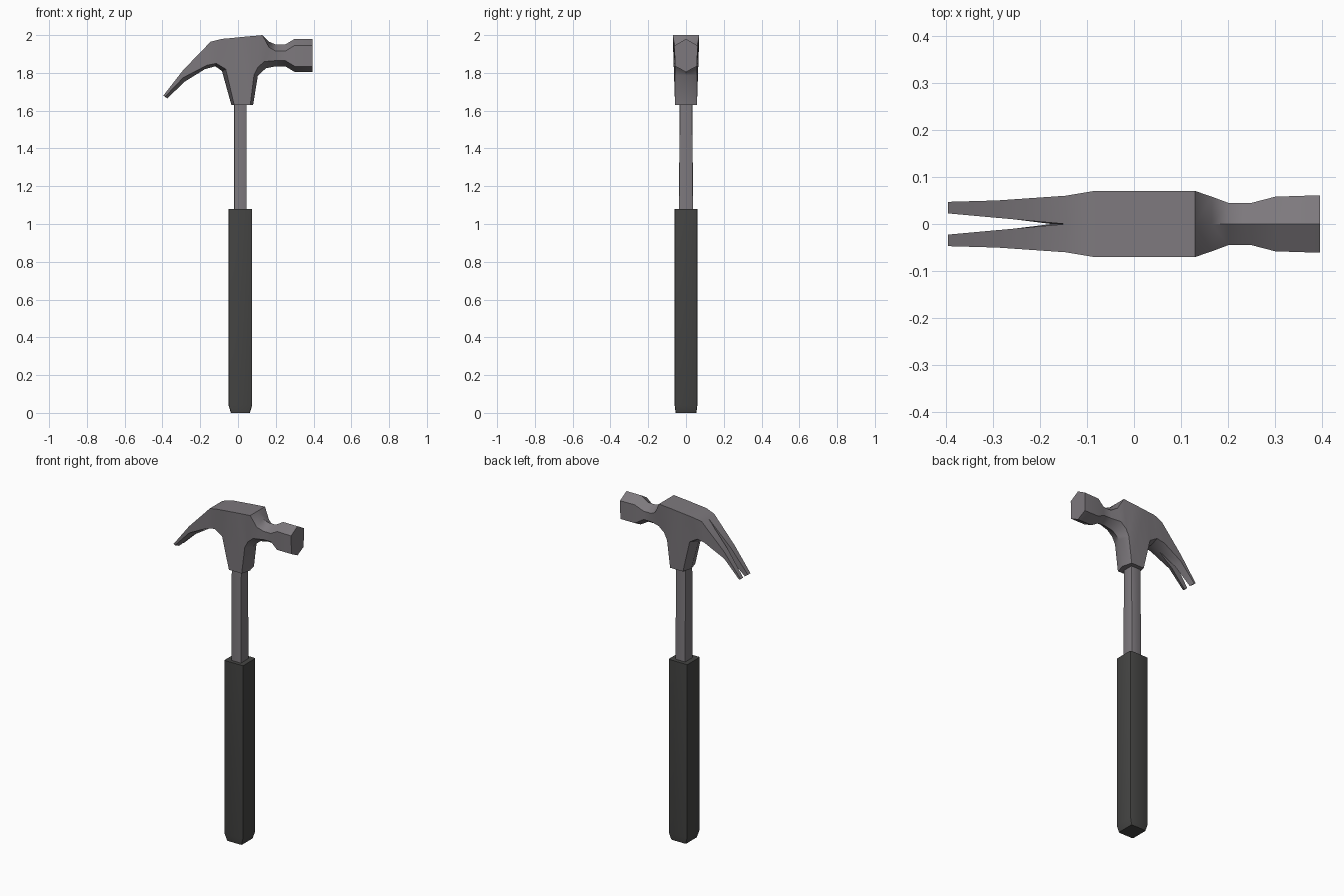
import bpy
import bmesh
import math

default_cube = bpy.data.objects.get("Cube")
if default_cube:
    bpy.data.objects.remove(default_cube, do_unlink=True)


def make_material(name, colour):
    material = bpy.data.materials.new(name)
    material.use_nodes = True
    material.diffuse_color = colour
    shader = material.node_tree.nodes["Principled BSDF"]
    shader.inputs["Base Color"].default_value = colour
    shader.inputs["Roughness"].default_value = 0.6
    return material


steel = make_material("grey steel", (0.205, 0.19, 0.205, 1))
rubber = make_material("dark rubber", (0.06, 0.06, 0.058, 1))


def finish(bm, name, material):
    """Turn a bmesh into a named object with sharp-edged smooth shading."""
    bmesh.ops.remove_doubles(bm, verts=bm.verts[:], dist=0.0005)
    bmesh.ops.recalc_face_normals(bm, faces=bm.faces[:])
    mesh = bpy.data.meshes.new(name)
    bm.to_mesh(mesh)
    bm.free()
    mesh.materials.append(material)
    obj = bpy.data.objects.new(name, mesh)
    bpy.context.collection.objects.link(obj)
    bpy.ops.object.select_all(action="DESELECT")
    obj.select_set(True)
    bpy.context.view_layer.objects.active = obj
    bpy.ops.object.shade_smooth_by_angle(angle=math.radians(35))
    return obj


def square_bar(name, material, levels, centre_x, corner):
    """Stack rectangular sections (z, half x, half y) and soften the long edges."""
    bm = bmesh.new()
    rings = []
    for z, hx, hy in levels:
        corners = ((-hx, -hy), (hx, -hy), (hx, hy), (-hx, hy))
        rings.append([bm.verts.new((centre_x + x, y, z)) for x, y in corners])
    bm.faces.new(rings[0])
    bm.faces.new(rings[-1])
    long_edges = []
    for low, high in zip(rings, rings[1:]):
        for i in range(4):
            j = (i + 1) % 4
            bm.faces.new((low[i], low[j], high[j], high[i]))
        long_edges += [bm.edges.get((a, b)) for a, b in zip(low, high)]
    bmesh.ops.bevel(bm, geom=long_edges, offset=corner, segments=2,
                    profile=0.5, affect="EDGES")
    return finish(bm, name, material)


# Grip and shaft
SHAFT_X = 0.0125
square_bar("grip", rubber,
           [(0, 0.05, 0.055), (0.04, 0.0625, 0.06), (1.08, 0.0625, 0.06)],
           SHAFT_X, 0.007)
square_bar("shaft", steel,
           [(1.05, 0.033, 0.038), (1.66, 0.033, 0.033)], SHAFT_X, 0.005)

# Head, claw tip to striking face
# Upper line: x, ridge height, drop from ridge to side edge, half width
upper = [
    (-0.395, 1.68, 0, 0.047), (-0.29, 1.815, 0, 0.05),
    (-0.145, 1.965, 0, 0.06), (-0.085, 1.98, 0, 0.07),
    (-0.05, 1.983, 0, 0.07), (-0.01, 1.987, 0, 0.07),
    (0.05, 1.993, 0, 0.07), (0.09, 1.996, 0, 0.07),
    (0.13, 2, 0, 0.07), (0.165, 1.965, 0.03, 0.058),
    (0.2, 1.95, 0.035, 0.045), (0.25, 1.95, 0.035, 0.045),
    (0.3, 1.98, 0.035, 0.058), (0.395, 1.98, 0.035, 0.061),
]
# Lower line: side edge x, z, then the offset from it to the centre ridge
lower = [
    (-0.385, 1.675, 0.01, -0.01), (-0.29, 1.775, 0.01, -0.02),
    (-0.165, 1.84, -0.01, -0.02), (-0.115, 1.85, -0.005, -0.015),
    (-0.065, 1.82, -0.02, -0.01), (-0.02, 1.63, -0.015, 0),
    (0.065, 1.63, 0.015, 0), (0.085, 1.79, 0.02, -0.005),
    (0.105, 1.83, 0.02, -0.025), (0.14, 1.86, 0.01, -0.035),
    (0.2, 1.865, 0, -0.03), (0.25, 1.865, 0, -0.03),
    (0.3, 1.835, 0, -0.03), (0.395, 1.835, 0, -0.03),
]


def claw_gap(x):
    return max(0, -0.145 - x) * 0.09


bm = bmesh.new()
for side in (1, -1):
    sections = []
    for (ux, uz, drop, half), (lx, lz, dx, dz) in zip(upper, lower):
        gap = claw_gap(ux)
        points = ((ux, gap, uz), (ux, half, uz - drop),
                  (lx, min(half, 0.058), lz), (lx + dx, gap, lz + dz))
        sections.append([bm.verts.new((x, side * y, z)) for x, y, z in points])
    for i, (a, b) in enumerate(zip(sections, sections[1:])):
        for k in range(3):
            bm.faces.new((a[k], a[k + 1], b[k + 1], b[k]))
        if i < 2:  # inner walls of the split claw
            bm.faces.new((a[3], a[0], b[0], b[3]))
    bm.faces.new(sections[0])
    bm.faces.new(sections[-1])

# Weld the two halves along the solid part of the head
centre = [v for v in bm.verts if abs(v.co.y) < 0.001]
for v in centre:
    v.co.y = 0
finish(bm, "claw_head", steel)
